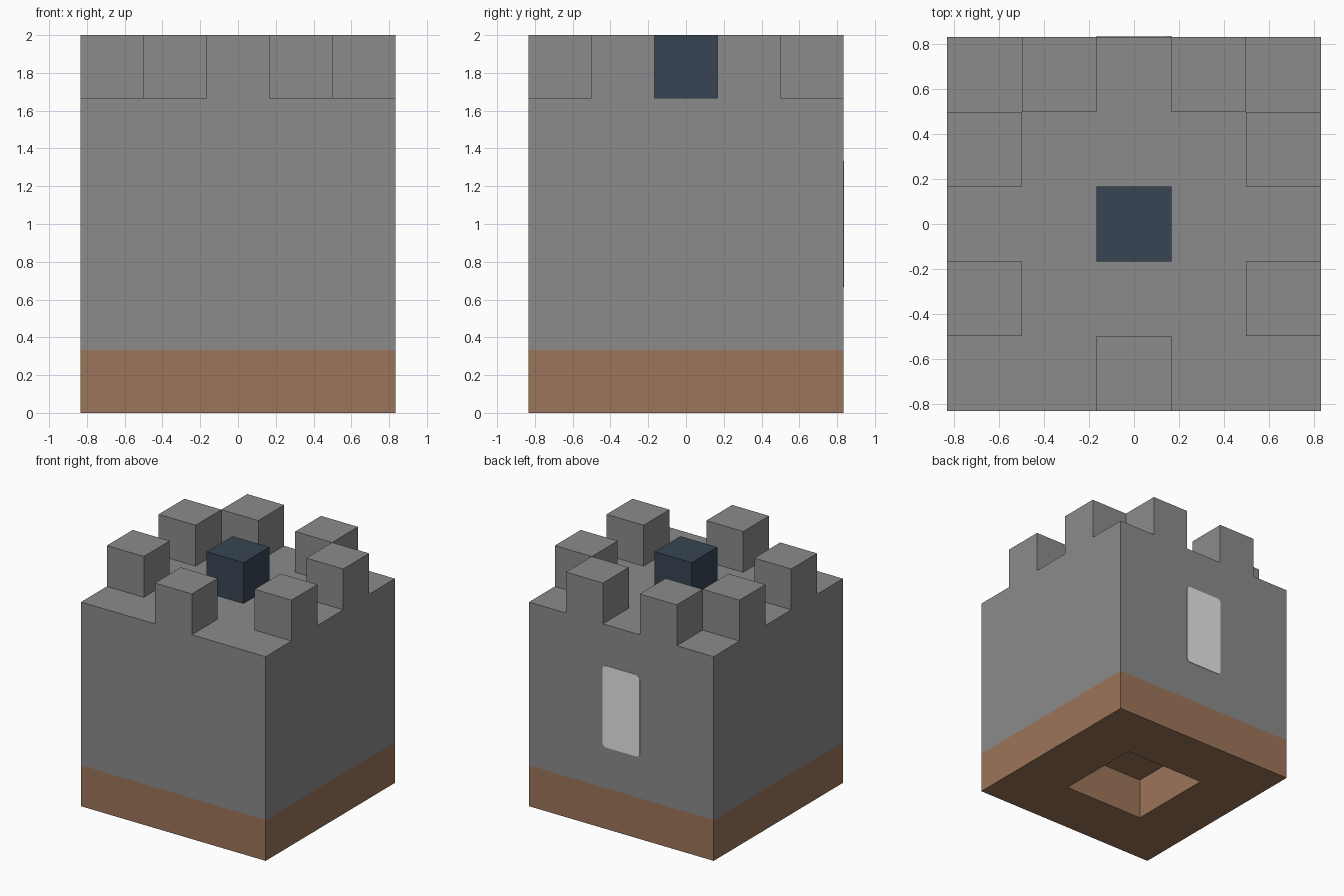
import bpy
import bmesh
from mathutils import Vector

if "Cube" in bpy.data.objects:
    bpy.data.objects.remove(bpy.data.objects["Cube"], do_unlink=True)

U = 1 / 3            # one building block
HALF = 2.5 * U       # half the tower width


def material(name, rgb):
    mat = bpy.data.materials.new(name)
    mat.use_nodes = True
    color = (*rgb, 1)
    mat.diffuse_color = color
    shader = next(n for n in mat.node_tree.nodes if n.type == "BSDF_PRINCIPLED")
    shader.inputs["Base Color"].default_value = color
    return mat


stone = material("stone_grey", (0.26, 0.26, 0.26))
earth = material("earth_brown", (0.335, 0.178, 0.102))
slate = material("dark_slate", (0.04, 0.06, 0.088))
pane = material("pale_window", (0.82, 0.82, 0.82))


def face_towards(bm, direction):
    return max(bm.faces, key=lambda f: f.normal.dot(Vector(direction)))


def box(name, centre, size, mat, open_side=None, shape=None):
    """Box with an optional hidden side left open and an optional edit step."""
    bm = bmesh.new()
    bmesh.ops.create_cube(bm, size=1)
    bmesh.ops.scale(bm, vec=size, verts=bm.verts)
    bmesh.ops.translate(bm, vec=centre, verts=bm.verts)
    bm.normal_update()
    if open_side:
        bmesh.ops.delete(bm, geom=[face_towards(bm, open_side)], context="FACES_ONLY")
    if shape:
        shape(bm)
    mesh = bpy.data.meshes.new(name)
    bm.to_mesh(mesh)
    bm.free()
    mesh.materials.append(mat)
    obj = bpy.data.objects.new(name, mesh)
    bpy.context.collection.objects.link(obj)
    return obj


def cut_socket(bm):
    # square peg hole sunk into the underside
    floor = face_towards(bm, (0, 0, -1))
    bmesh.ops.inset_individual(bm, faces=[floor], thickness=2 * U)
    for v in bmesh.ops.extrude_discrete_faces(bm, faces=[floor])["faces"][0].verts:
        v.co.z += U


def round_corners(bm):
    edges = [e for e in bm.edges
             if abs((e.verts[0].co - e.verts[1].co).normalized().y) > 0.9]
    bmesh.ops.bevel(bm, geom=edges, offset=0.03, segments=4, profile=0.5,
                    affect="EDGES")


UP, DOWN = (0, 0, 1), (0, 0, -1)

# Ground slab and tower body
box("ground_slab", (0, 0, U / 2), (2 * HALF, 2 * HALF, U), earth, UP, cut_socket)
box("tower_body", (0, 0, 3 * U), (2 * HALF, 2 * HALF, 4 * U), stone, DOWN)

# Battlements, in block steps from the centre
battlements = {
    "front_battlement": (0, -2),
    "back_battlement_left": (1, 2),
    "back_battlement_right": (-1, 2),
}
for side, x in (("left", 2), ("right", -2)):
    for end, y in (("front", -1), ("back", 1)):
        battlements[f"{side}_battlement_{end}"] = (x, y)
for name, (x, y) in battlements.items():
    box(name, (x * U, y * U, 5.5 * U), (U, U, U), stone, DOWN)

# Peg on the roof
box("roof_peg", (0, 0, 5.5 * U), (U, U, U), slate, DOWN)

# Thin window plate on the back wall
box("back_window", (0, HALF, 3 * U), (U, 0.008, 2 * U), pane, shape=round_corners)
